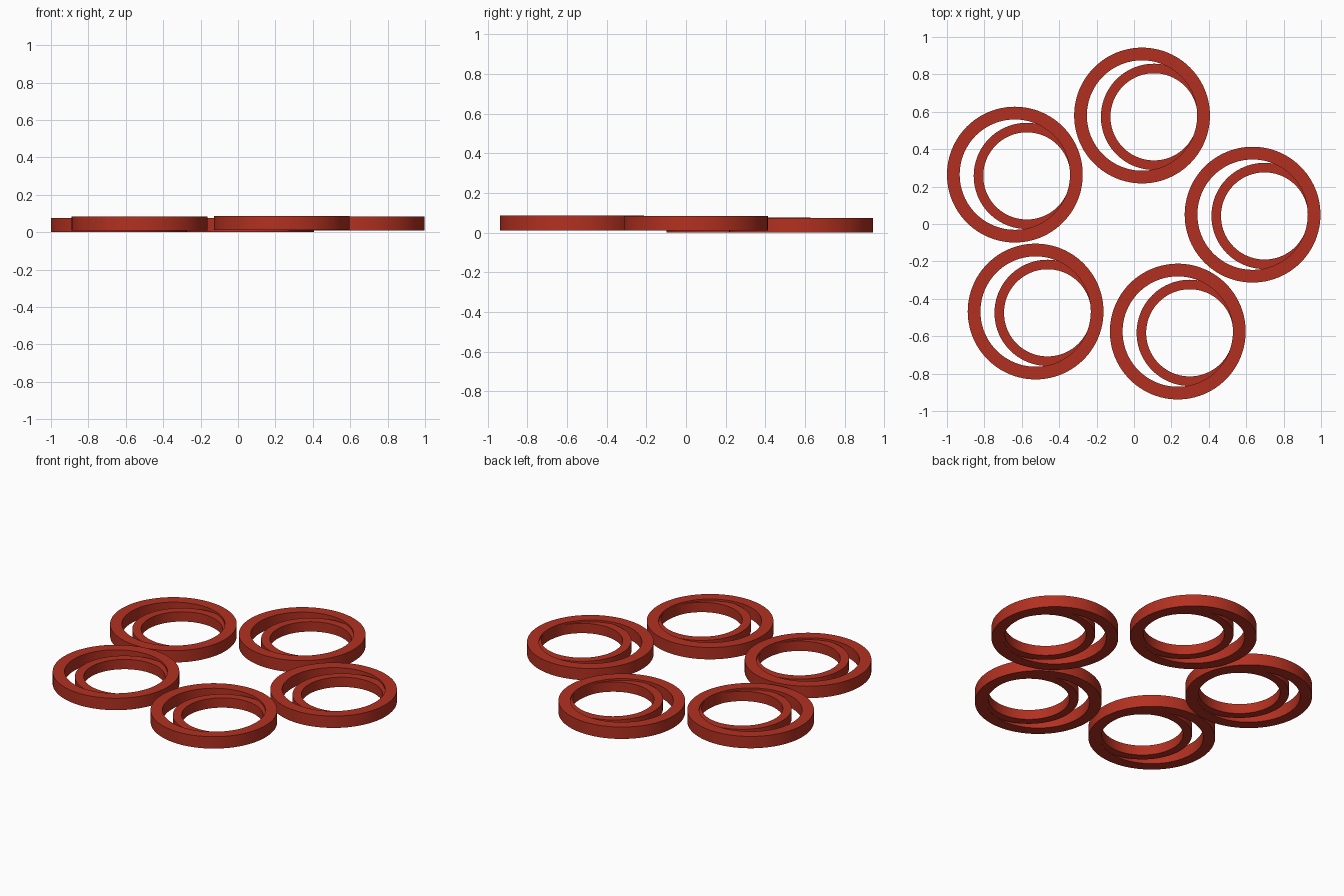
import bpy, bmesh, math

if "Cube" in bpy.data.objects:
    bpy.data.objects.remove(bpy.data.objects["Cube"])

SEGMENTS = 96

red = bpy.data.materials.new("red")
red.diffuse_color = (0.45, 0.03, 0.015, 1)
red.use_nodes = True
red.node_tree.nodes["Principled BSDF"].inputs["Base Color"].default_value = red.diffuse_color


def ring(name, x, y, z, r_out, r_in, height):
    """Flat band with a rectangular cross-section, revolved around z."""
    section = [(r_out, 0), (r_out, height), (r_in, height), (r_in, 0)]
    bm = bmesh.new()
    loops = []
    for i in range(SEGMENTS):
        a = 2 * math.pi * i / SEGMENTS
        loops.append([bm.verts.new((r * math.cos(a), r * math.sin(a), h)) for r, h in section])
    for i in range(SEGMENTS):
        a, b = loops[i], loops[(i + 1) % SEGMENTS]
        for k in range(4):
            n = (k + 1) % 4
            bm.faces.new((a[k], b[k], b[n], a[n]))
    bmesh.ops.recalc_face_normals(bm, faces=bm.faces)
    mesh = bpy.data.meshes.new(name)
    bm.to_mesh(mesh)
    bm.free()
    mesh.materials.append(red)
    obj = bpy.data.objects.new(name, mesh)
    obj.location = (x, y, z)
    bpy.context.collection.objects.link(obj)
    bpy.ops.object.select_all(action='DESELECT')
    obj.select_set(True)
    bpy.context.view_layer.objects.active = obj
    bpy.ops.object.shade_smooth_by_angle(angle=math.radians(30))


# Five ring pairs laid out in a circle: x, y, base height
pairs = [
    ("back", 0.043, 0.58, 0.0),
    ("left", -0.637, 0.264, 0.002),
    ("right", 0.634, 0.05, 0.010),
    ("front_left", -0.526, -0.468, 0.010),
    ("front_right", 0.234, -0.575, 0.011),
]
for label, x, y, z in pairs:
    ring(label + "_outer_ring", x, y, z, 0.363, 0.295, 0.075)
    # Smaller ring set off to one side, slightly below the outer rim
    ring(label + "_inner_ring", x + 0.064, y - 0.007, z + 0.001, 0.284, 0.233, 0.062)
